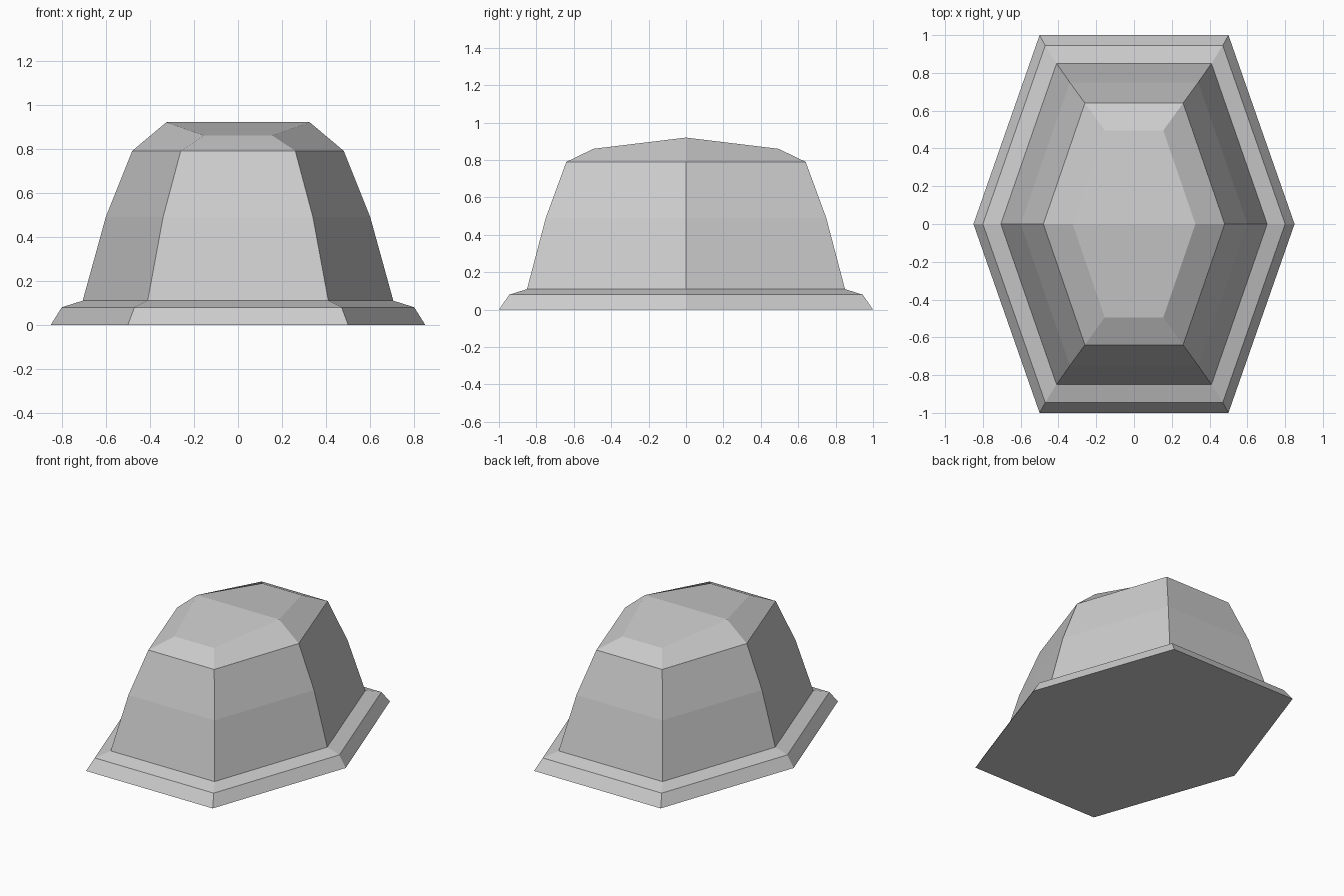
import bpy
import bmesh

cube = bpy.data.objects.get("Cube")
if cube:
    bpy.data.objects.remove(cube, do_unlink=True)

# Single stone-like grey
grey = bpy.data.materials.new("light_grey")
grey.use_nodes = True
COLOUR = (0.6, 0.6, 0.6, 1)
grey.diffuse_color = COLOUR
grey.node_tree.nodes["Principled BSDF"].inputs["Base Color"].default_value = COLOUR


def hex_ring(bm, side_x, end_x, end_y, side_z, end_z):
    """Long hexagon with points at +-x and flat ends at +-y."""
    points = [(side_x, 0, side_z), (end_x, end_y, end_z), (-end_x, end_y, end_z),
              (-side_x, 0, side_z), (-end_x, -end_y, end_z), (end_x, -end_y, end_z)]
    return [bm.verts.new(p) for p in points]


def loft(name, rings, floor=False, ridge=False):
    """Skin a stack of hexagons, optionally closing the bottom and the ridged top."""
    bm = bmesh.new()
    loops = [hex_ring(bm, *r) for r in rings]
    for low, high in zip(loops, loops[1:]):
        for i in range(6):
            j = (i + 1) % 6
            bm.faces.new((low[i], low[j], high[j], high[i]))
    if floor:
        bm.faces.new(loops[0][::-1])
    if ridge:
        top = loops[-1]
        bm.faces.new(top[:4])
        bm.faces.new(top[3:] + top[:1])
    mesh = bpy.data.meshes.new(name)
    bm.to_mesh(mesh)
    bm.free()
    mesh.materials.append(grey)
    obj = bpy.data.objects.new(name, mesh)
    bpy.context.collection.objects.link(obj)
    return obj


# Ring sizes: side x, end x, end y, side z, end z
shoulder = (0.705, 0.41, 0.85, 0.11, 0.11)

# Bevelled base flange with a flat underside
loft("base_flange", [(0.85, 0.5, 1.0, 0, 0),
                     (0.80, 0.47, 0.945, 0.08, 0.08),
                     shoulder], floor=True)

# Faceted dome with a shallow ridge across the top
loft("dome", [shoulder,
              (0.60, 0.34, 0.75, 0.49, 0.49),
              (0.48, 0.26, 0.64, 0.79, 0.79),
              (0.325, 0.155, 0.495, 0.92, 0.86)], ridge=True)
